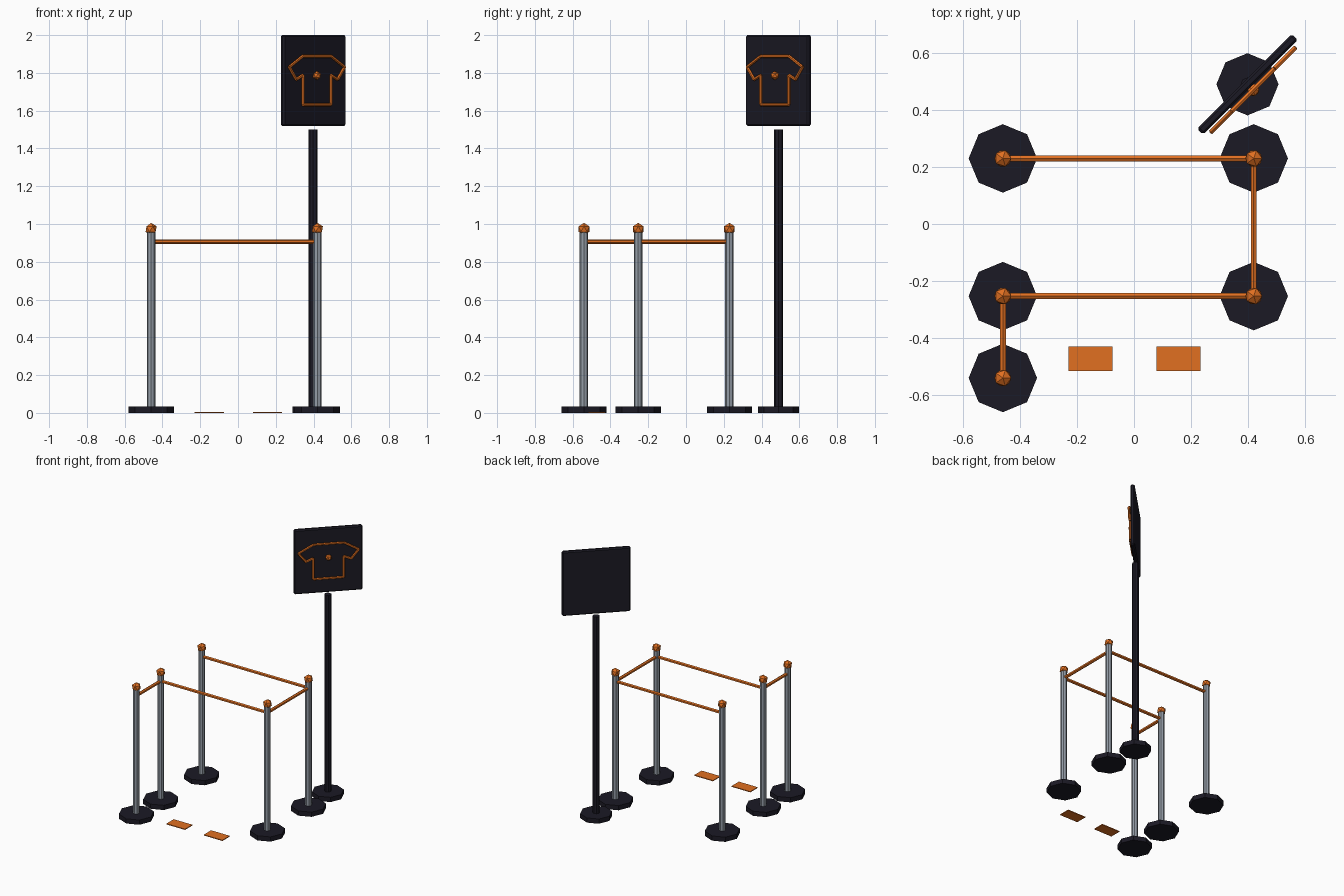
import bpy
from math import radians
from mathutils import Vector, Matrix

if "Cube" in bpy.data.objects:
    bpy.data.objects.remove(bpy.data.objects["Cube"])


def material(name, rgb):
    m = bpy.data.materials.new(name)
    m.diffuse_color = (*rgb, 1)
    m.use_nodes = True
    m.node_tree.nodes["Principled BSDF"].inputs["Base Color"].default_value = m.diffuse_color
    return m


DARK = material("dark", (0.011, 0.010, 0.018))
ORANGE = material("orange", (0.75, 0.16, 0.015))
STEEL = material("steel", (0.30, 0.34, 0.39))


def finish(name, mat):
    ob = bpy.context.object
    ob.name = name
    ob.data.materials.append(mat)
    return ob


def disc(name, x, y, z0, z1, r, mat):
    bpy.ops.mesh.primitive_cylinder_add(vertices=8, radius=r, depth=z1 - z0,
                                        location=(x, y, (z0 + z1) / 2))
    return finish(name, mat)


def rod(name, a, b, r, mat):
    a, b = Vector(a), Vector(b)
    d = b - a
    bpy.ops.mesh.primitive_cylinder_add(vertices=6, radius=r, depth=d.length,
                                        location=(a + b) / 2,
                                        rotation=d.to_track_quat('Z', 'Y').to_euler())
    return finish(name, mat)


def ball(name, loc, r):
    bpy.ops.mesh.primitive_ico_sphere_add(subdivisions=1, radius=r, location=loc)
    return finish(name, ORANGE)


def box(name, loc, size, mat, rot=0):
    bpy.ops.mesh.primitive_cube_add(size=1, location=loc, rotation=(0, 0, rot))
    ob = finish(name, mat)
    ob.scale = size
    bpy.ops.object.transform_apply(location=False, rotation=False, scale=True)
    return ob


# Barrier posts with bases, caps and linking ropes
posts = [(-0.46, 0.23), (0.42, 0.23), (0.42, -0.253), (-0.46, -0.253), (-0.46, -0.54)]
for i, (x, y) in enumerate(posts):
    disc(f"post_base_{i}", x, y, 0, 0.035, 0.12, DARK)
    disc(f"post_{i}", x, y, 0.035, 0.96, 0.0225, STEEL)
    ball(f"post_cap_{i}", (x, y, 0.973), 0.033)
for i, (a, b) in enumerate(zip(posts, posts[1:])):
    rod(f"rope_{i}", (*a, 0.907), (*b, 0.907), 0.012, ORANGE)

# Floor markers
for i, x in enumerate((-0.152, 0.156)):
    box(f"floor_marker_{i}", (x, -0.473, 0.003), (0.154, 0.086, 0.006), ORANGE)

# Sign stand and board, turned to the front right
SX, SY = 0.398, 0.49
disc("sign_base", SX, SY, 0, 0.035, 0.109, DARK)
disc("sign_pole", SX, SY, 0.035, 1.5, 0.024, DARK)
board = box("sign_board", (SX, SY, 1.76), (0.47, 0.03, 0.48), DARK, radians(45))
bevel = board.modifiers.new("edge", 'BEVEL')
bevel.width = 0.008
bevel.segments = 1

# Shirt outline in front of the board: right half mirrored to the left
turn = Matrix.Translation((SX, SY, 0)) @ Matrix.Rotation(radians(45), 4, 'Z')
half = [(0.105, 1.889), (0.207, 1.831), (0.155, 1.765), (0.105, 1.788), (0.105, 1.632)]
outline = half + [(-x, z) for x, z in reversed(half)]
pts = [turn @ Vector((x, -0.028, z)) for x, z in outline]
for i, p in enumerate(pts):
    rod(f"shirt_outline_{i}", p, pts[(i + 1) % len(pts)], 0.009, ORANGE)
ball("shirt_button", turn @ Vector((0, -0.028, 1.786)), 0.024)
